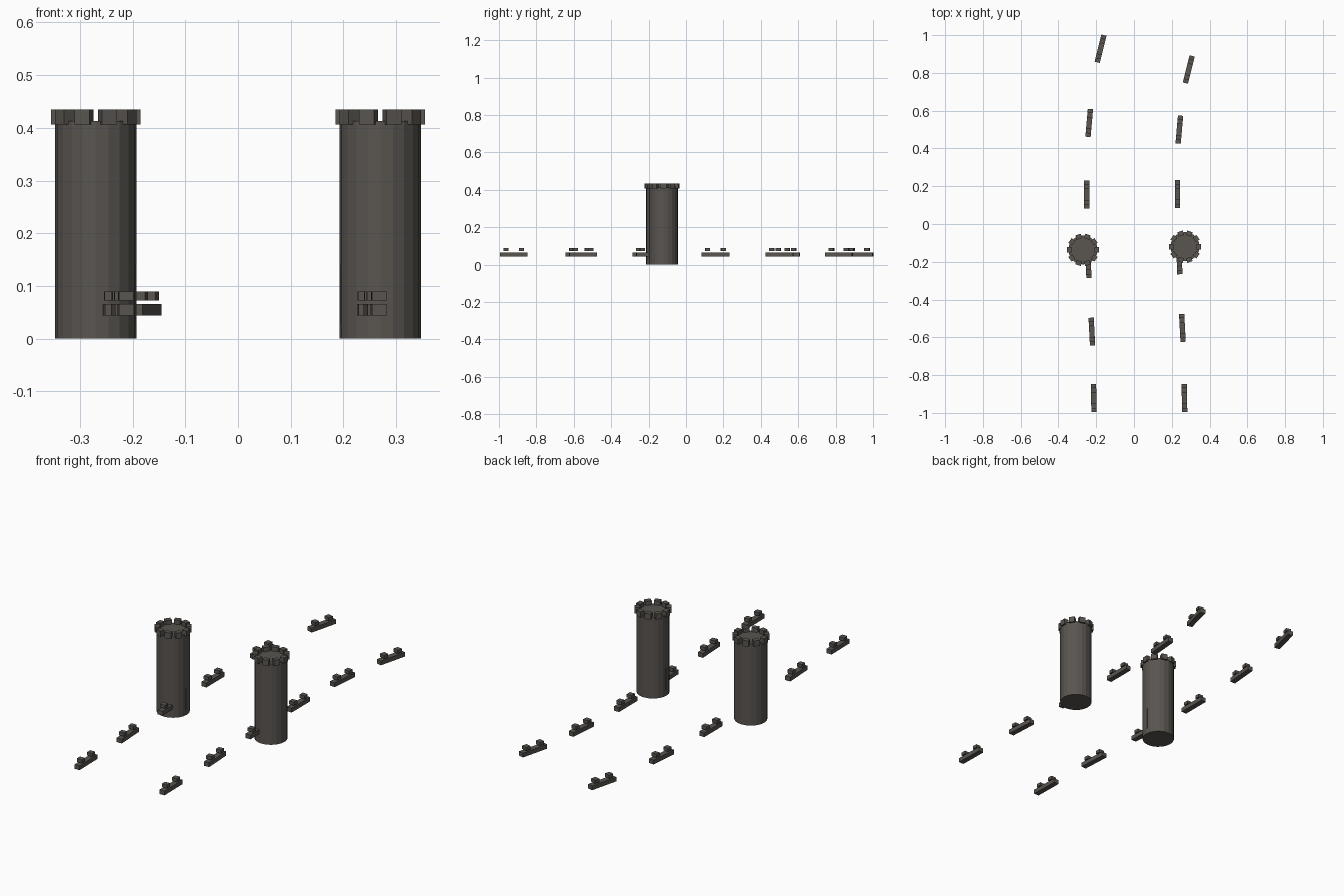
import bpy, bmesh, math
from mathutils import Matrix, Vector

if "Cube" in bpy.data.objects:
    bpy.data.objects.remove(bpy.data.objects["Cube"])


def material(name, rgb):
    m = bpy.data.materials.new(name)
    m.diffuse_color = (*rgb, 1)
    m.use_nodes = True
    m.node_tree.nodes["Principled BSDF"].inputs["Base Color"].default_value = m.diffuse_color
    return m


STONE = material("dark stone", (0.10, 0.09, 0.08))


def add_box(bm, size, matrix):
    bmesh.ops.create_cube(bm, size=1, matrix=matrix @ Matrix.Diagonal((*size, 1)))


def finish(bm, name, loc, rot=0):
    me = bpy.data.meshes.new(name)
    bm.to_mesh(me)
    bm.free()
    me.materials.append(STONE)
    ob = bpy.data.objects.new(name, me)
    ob.location = loc
    ob.rotation_euler.z = rot
    bpy.context.collection.objects.link(ob)
    return ob


def tower(name, x, y, inner):
    # round shaft
    bm = bmesh.new()
    bmesh.ops.create_cone(bm, cap_ends=True, segments=20, radius1=0.077, radius2=0.077,
                          depth=0.413, matrix=Matrix.Translation((0, 0, 0.2065)))
    finish(bm, name + "_shaft", (x, y, 0))
    # ring of ten battlement blocks
    bm = bmesh.new()
    for i in range(10):
        m = Matrix.Rotation(math.radians(36 * i), 4, 'Z') @ Matrix.Translation((0.073, 0, 0.4205))
        add_box(bm, (0.024, 0.03, 0.029), m)
    finish(bm, name + "_battlements", (x, y, 0))
    # narrow slit plate on the side facing the path
    bm = bmesh.new()
    add_box(bm, (0.004, 0.015, 0.11), Matrix.Translation((inner * 0.0755, 0, 0.085)))
    finish(bm, name + "_slit", (x, y, 0))


tower("left_tower", -0.27, -0.137, 1)
tower("right_tower", 0.27, -0.12, -1)


def rail(name, x, y, tilt):
    # low bar with two separate blocks above it
    bm = bmesh.new()
    add_box(bm, (0.028, 0.148, 0.022), Matrix.Translation((0, 0, 0.055)))
    for s in (-1, 1):
        add_box(bm, (0.028, 0.026, 0.017), Matrix.Translation((0, s * 0.042, 0.0805)))
    finish(bm, name, (x, y, 0), math.radians(tilt))


# two winding rows: x, y, tilt in degrees
LEFT = [(-0.177, 0.928, -14), (-0.237, 0.535, -5), (-0.25, 0.156, 0),
        (-0.242, -0.212, 3), (-0.223, -0.57, 3), (-0.213, -0.921, 1)]
RIGHT = [(0.29, 0.818, -14), (0.24, 0.5, -5), (0.23, 0.158, 0),
         (0.24, -0.192, 2), (0.256, -0.55, 3), (0.267, -0.921, 1)]
for side, row in (("left", LEFT), ("right", RIGHT)):
    for i, (x, y, t) in enumerate(row):
        rail(f"{side}_wall_{i + 1}", x, y, t)
